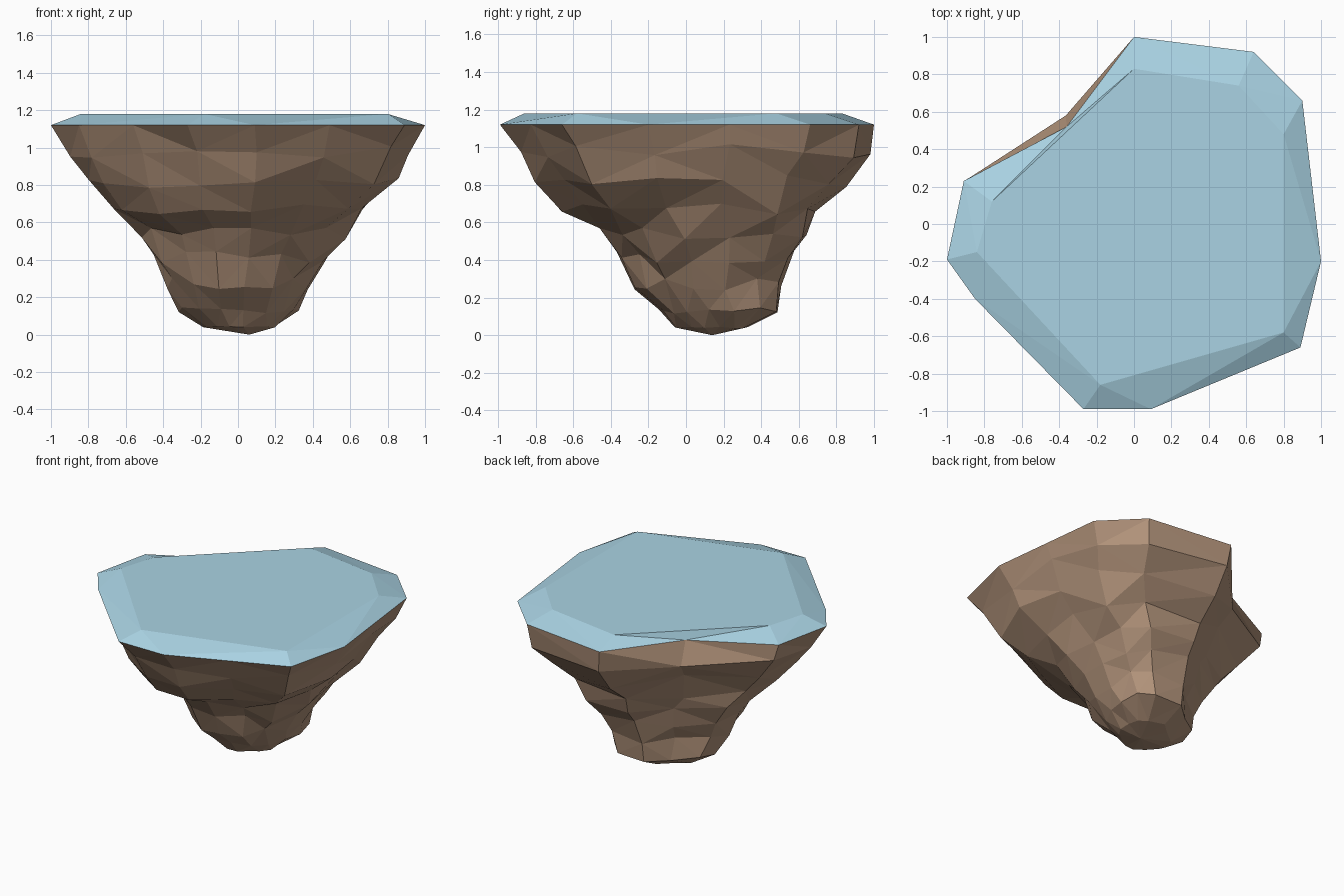
import bpy, bmesh, math, random
from mathutils import Vector

if "Cube" in bpy.data.objects:
    bpy.data.objects.remove(bpy.data.objects["Cube"])

random.seed(7)
RIM_Z, TOP_Z = 1.12, 1.18

# Plan outline of the rim, with the notch at the back left
rim = [(-1, -.19), (-.85, -.40), (-.27, -.99), (.09, -.99), (.89, -.66), (1, -.2),
       (.9, .66), (.64, .92), (0, 1), (-.36, .52), (-.91, .23)]
# Edge of the flat top and which of its corners each rim corner joins
flat = [(-.84, -.15), (-.18, -.86), (.8, -.58), (.8, .48), (.56, .74),
        (0, .83), (-.76, .12)]
joins = [0, 0, 1, 1, 2, 3, 3, 4, 5, 5, 6]
# Rock levels: z, x min, x max, y min, y max, roundness
levels = [(.98, -.90, .94, -.92, .95, .18),
          (.82, -.82, .85, -.80, .82, .25),
          (.66, -.69, .70, -.66, .71, .28),
          (.54, -.53, .57, -.45, .66, .32),
          (.42, -.45, .48, -.35, .59, .36),
          (.27, -.38, .38, -.28, .51, .40),
          (.13, -.32, .32, -.13, .49, .45),
          (.04, -.18, .20, -.05, .32, .60)]
TIP = (.06, .14, 0)
RIDGE = math.radians(50)      # direction of the buttress down the back right
BULGE = math.radians(145)     # direction where rock swells past the notched rim


def make_object(name, bm, color):
    bmesh.ops.triangulate(bm, faces=[f for f in bm.faces if len(f.verts) == 4],
                          quad_method='SHORT_EDGE')
    bmesh.ops.recalc_face_normals(bm, faces=bm.faces)
    mesh = bpy.data.meshes.new(name)
    bm.to_mesh(mesh)
    bm.free()
    mat = bpy.data.materials.new(name + "_color")
    mat.diffuse_color = color
    mat.use_nodes = True
    mat.node_tree.nodes["Principled BSDF"].inputs["Base Color"].default_value = mat.diffuse_color
    mesh.materials.append(mat)
    obj = bpy.data.objects.new(name, mesh)
    bpy.context.collection.objects.link(obj)
    return obj


def bridge(bm, a, b):
    for i in range(len(a)):
        j = (i + 1) % len(a)
        corners = list(dict.fromkeys([a[i], a[j], b[j], b[i]]))
        if len(corners) > 2:
            bm.faces.new(corners)


# Rim with extra corners on its longest edges, for finer rock facets
outline = []
for i, p in enumerate(rim):
    p, q = Vector(p), Vector(rim[(i + 1) % len(rim)])
    outline.append(p)
    if (q - p).length > .75:
        outline.append((p + q) / 2)

# Tapered craggy rock
bm = bmesh.new()
ring = [bm.verts.new((p.x, p.y, RIM_Z)) for p in outline]
for z, x0, x1, y0, y1, roundness in levels:
    lower = []
    for p in outline:
        q = p.lerp(p.normalized(), roundness)
        angle = math.atan2(p.y, p.x)
        swell = .08 * (1 - z) * math.cos(2 * (angle - RIDGE))
        if z > .9:
            swell += .12 * max(0, math.cos(angle - BULGE)) ** 6
        q = q * (random.uniform(.96, 1.04) + swell)
        lower.append(bm.verts.new((
            (x0 + x1) / 2 + q.x * (x1 - x0) / 2,
            (y0 + y1) / 2 + q.y * (y1 - y0) / 2,
            z + random.uniform(-.04, .04) * min(1, z * 3))))
    bridge(bm, ring, lower)
    ring = lower
tip = bm.verts.new(TIP)
for i in range(len(ring)):
    bm.faces.new((ring[i], ring[(i + 1) % len(ring)], tip))
make_object("rock_base", bm, (.44, .29, .195, 1))

# Bevelled pale blue top
bm = bmesh.new()
outer = [bm.verts.new((x, y, RIM_Z)) for x, y in rim]
inner = [bm.verts.new((x, y, TOP_Z)) for x, y in flat]
bridge(bm, outer, [inner[k] for k in joins])
bm.faces.new(inner)
make_object("ice_top", bm, (.40, .65, .77, 1))
